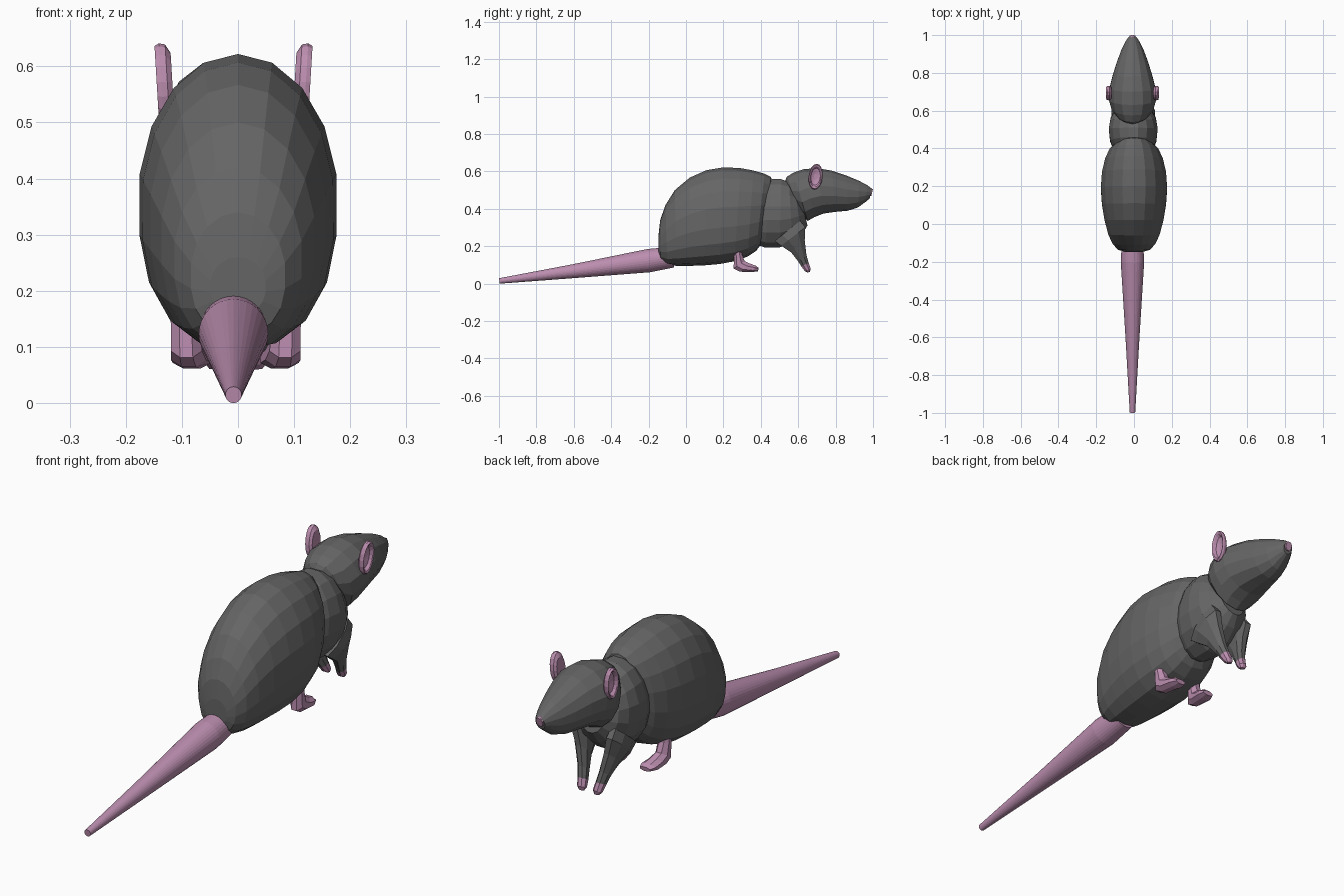
import bpy, bmesh, math
from mathutils import Vector


def material(name, color):
    m = bpy.data.materials.new(name)
    m.diffuse_color = (*color, 1)
    return m


GREY = material("grey fur", (0.13, 0.13, 0.13))
PINK = material("pink skin", (0.50, 0.27, 0.43))
AXIS = -0.008  # sideways offset of the head and tail


def make_object(name, bm, mats):
    bmesh.ops.recalc_face_normals(bm, faces=bm.faces)
    mesh = bpy.data.meshes.new(name)
    bm.to_mesh(mesh)
    bm.free()
    for m in mats:
        mesh.materials.append(m)
    ob = bpy.data.objects.new(name, mesh)
    bpy.context.collection.objects.link(ob)
    return ob


def spow(v, p):
    return math.copysign(abs(v) ** p, v)


def skin_rings(bm, rings, pink_from=None):
    """Joins rings of points; bands from index pink_from take the second colour."""
    loops = [[bm.verts.new(p) for p in r] for r in rings]
    n = len(loops[0])
    for b, (r, s) in enumerate(zip(loops, loops[1:])):
        for i in range(n):
            f = bm.faces.new((r[i], r[(i + 1) % n], s[(i + 1) % n], s[i]))
            f.material_index = int(pink_from is not None and b >= pink_from)
    bm.faces.new(loops[0])
    cap = bm.faces.new(loops[-1])
    cap.material_index = int(pink_from is not None)


def loft(name, sections, mats, n=16, pink_from=None, low=1.0, side=1, dx=0.0):
    """Sections: top y, top z, bottom y, bottom z, half width, centre x."""
    rings = []
    for ty, tz, by, bz, w, cx in sections:
        mid = Vector((side * cx + dx, (ty + by) / 2, (tz + bz) / 2))
        up = Vector((0, (ty - by) / 2, (tz - bz) / 2))
        ring = []
        for i in range(n):
            a = 2 * math.pi * (i + 0.5) / n
            s, c = math.sin(a), math.cos(a)
            p = low if s < 0 else 1.0
            s = s / math.sin(math.pi / 2 * (1 - 1 / n)) if n < 10 else s
            ring.append(mid + up * spow(s, p) + Vector((w * spow(c, p), 0, 0)))
        rings.append(ring)
    bm = bmesh.new()
    skin_rings(bm, rings, pink_from)
    return make_object(name, bm, mats)


# Body, full and squarer underneath
loft("body", [
    (-.147, .26, -.147, .16, .05, 0), (-.138, .34, -.135, .122, .085, 0),
    (-.11, .42, -.10, .102, .115, 0), (-.06, .50, -.05, .095, .138, 0),
    (.02, .567, .02, .095, .158, 0), (.11, .607, .10, .098, .172, 0),
    (.20, .622, .18, .105, .178, 0), (.29, .618, .26, .12, .172, 0),
    (.36, .605, .33, .145, .155, 0), (.42, .588, .375, .175, .13, 0),
    (.455, .57, .40, .21, .095, 0), (.465, .52, .425, .30, .04, 0)],
    [GREY], n=18, low=0.8)

# Shoulders
loft("chest", [
    (.39, .53, .37, .21, .10, 0), (.46, .562, .42, .19, .125, 0),
    (.51, .562, .50, .19, .132, 0), (.55, .545, .57, .215, .122, 0),
    (.58, .51, .62, .26, .10, 0), (.61, .46, .65, .31, .06, 0)],
    [GREY], dx=AXIS / 2)

# Head, tapering to a snout
loft("head", [
    (.527, .545, .575, .43, .045, 0), (.54, .572, .61, .375, .085, 0),
    (.575, .594, .65, .335, .113, 0), (.63, .612, .685, .355, .127, 0),
    (.70, .618, .735, .375, .125, 0), (.78, .604, .80, .384, .106, 0),
    (.86, .577, .865, .39, .083, 0), (.925, .55, .92, .408, .06, 0),
    (.97, .526, .96, .437, .038, 0), (.995, .507, .982, .455, .022, 0)],
    [GREY], n=14, dx=AXIS)

# Nose tip plate
loft("nose", [
    (.988, .512, .978, .468, .022, 0), (1.0, .506, .99, .468, .016, 0)],
    [PINK], n=8, dx=AXIS)

# Tail: a long tapering cone
bm = bmesh.new()
skin_rings(bm, [[(AXIS + r * math.cos(a), y - 0.12 * r * math.sin(a), z + r * math.sin(a))
                 for a in [2 * math.pi * i / 32 for i in range(32)]]
                for y, z, r in [(-.998, .0145, .0145), (-.6, .067, .037),
                                (-.2, .123, .062), (-.07, .142, .055)]])
make_object("tail", bm, [PINK])

EAR = [(.25, -.012), (.75, -.012), (.97, -.003), (1, .008), (.93, .016),
       (.80, .013), (.66, .001), (.25, -.005)]

for side, label in ((-1, "left"), (1, "right")):
    # Dished oval ears
    bm = bmesh.new()
    rings = []
    for r, d in EAR:
        ring = []
        for i in range(16):
            a = 2 * math.pi * i / 16
            u, v = r * .038 * math.cos(a), r * .069 * math.sin(a)
            ring.append((AXIS + side * (.121 + d + .06 * v), .693 + u + .08 * v, .572 + v))
        rings.append(ring)
    skin_rings(bm, rings)
    make_object(label + "_ear", bm, [PINK])

    # Forelegs with pink paws
    loft(label + "_foreleg", [
        (.615, .34, .47, .225, .028, .083), (.642, .305, .505, .20, .036, .082),
        (.637, .235, .56, .165, .030, .066), (.645, .155, .597, .12, .023, .050),
        (.657, .112, .615, .092, .021, .042), (.668, .08, .633, .068, .020, .037),
        (.662, .062, .648, .06, .012, .036)],
        [GREY, PINK], n=8, pink_from=4, side=side, dx=AXIS / 2)

    # Hind feet
    loft(label + "_hind_foot", [
        (.295, .22, .245, .22, .028, .088), (.30, .16, .255, .145, .028, .090),
        (.315, .122, .253, .08, .030, .088), (.345, .108, .285, .063, .034, .084),
        (.375, .097, .35, .06, .037, .078), (.388, .085, .385, .066, .026, .074)],
        [PINK], n=8, side=side, dx=AXIS / 2)
